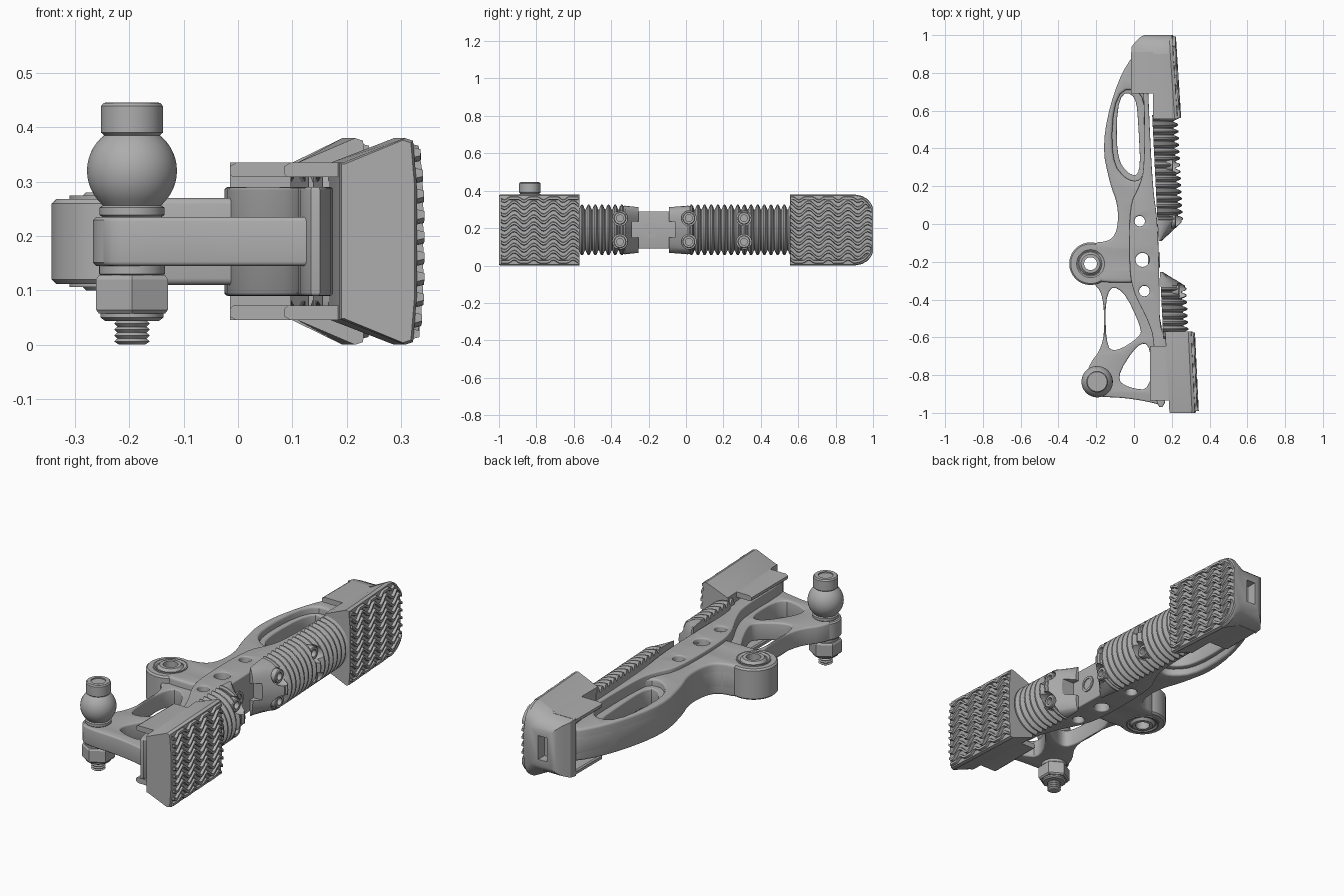
import bpy, bmesh, math

cube = bpy.data.objects.get("Cube")
if cube:
    bpy.data.objects.remove(cube, do_unlink=True)

grey = bpy.data.materials.new("machined grey")
grey.use_nodes = True
colour = (0.42, 0.42, 0.42, 1)
grey.diffuse_color = colour
for node in grey.node_tree.nodes:
    if node.type == 'BSDF_PRINCIPLED':
        node.inputs["Base Color"].default_value = colour

MID = 0.19          # height of the symmetry plane
parts = []


def add(name, mesh):
    mesh.materials.clear()
    mesh.materials.append(grey)
    ob = bpy.data.objects.new(name, mesh)
    bpy.context.collection.objects.link(ob)
    parts.append(ob)
    return ob


def drop(ob):
    if ob in parts:
        parts.remove(ob)
    bpy.data.objects.remove(ob, do_unlink=True)


def evaluated_mesh(ob):
    bpy.context.view_layer.update()
    dg = bpy.context.evaluated_depsgraph_get()
    return bpy.data.meshes.new_from_object(ob.evaluated_get(dg))


def loft(name, sections, ring=False):
    """Skin a row of equal-length point loops."""
    bm = bmesh.new()
    rows = [[bm.verts.new(p) for p in s] for s in sections]
    n = len(rows[0])
    pairs = list(zip(rows, rows[1:])) + ([(rows[-1], rows[0])] if ring else [])
    for a, b in pairs:
        for i in range(n):
            j = (i + 1) % n
            bm.faces.new((a[i], a[j], b[j], b[i]))
    if not ring:
        bm.faces.new(rows[0])
        bm.faces.new(rows[-1])
    bmesh.ops.recalc_face_normals(bm, faces=bm.faces)
    mesh = bpy.data.meshes.new(name)
    bm.to_mesh(mesh)
    bm.free()
    return add(name, mesh)


def lathe(name, at, profile, axis='z', seg=40, ring=False):
    """Turn (radius, height) points about an upright or sideways axis."""
    x, y, z = at
    turns = [math.tau * (i + 0.5) / seg for i in range(seg)]
    loops = []
    for r, h in profile:
        if axis == 'z':
            loops.append([(x + r * math.cos(t), y + r * math.sin(t), z + h) for t in turns])
        else:
            loops.append([(x + h, y + r * math.cos(t), z + r * math.sin(t)) for t in turns])
    return loft(name, loops, ring)


def box(name, x0, x1, y0, y1, z0, z1):
    return loft(name, [[(x0, y, z0), (x1, y, z0), (x1, y, z1), (x0, y, z1)] for y in (y0, y1)])


def cut(ob, cutter):
    cutter.hide_render = True
    mod = ob.modifiers.new("cut", 'BOOLEAN')
    mod.operation, mod.solver, mod.object = 'DIFFERENCE', 'EXACT', cutter
    mesh = evaluated_mesh(ob)
    ob.modifiers.clear()
    ob.data = mesh
    drop(cutter)


def rounded(pts, times=2):
    for _ in range(times):
        out = []
        for (ax, ay), (bx, by) in zip(pts, pts[1:] + pts[:1]):
            out += [(ax * .75 + bx * .25, ay * .75 + by * .25), (ax * .25 + bx * .75, ay * .25 + by * .75)]
        pts = out
    return pts


def circle(x, y, r):
    return [(x + r * math.cos(math.tau * i / 28), y + r * math.sin(math.tau * i / 28)) for i in range(28)]


def plate(name, loops, half, bevel):
    """Flat plate with through holes and rounded edges, centred on MID."""
    cu = bpy.data.curves.new(name, 'CURVE')
    cu.dimensions, cu.fill_mode = '2D', 'BOTH'
    cu.extrude, cu.bevel_depth, cu.offset, cu.bevel_resolution = half - bevel, bevel, -bevel, 2
    for loop in loops:
        sp = cu.splines.new('POLY')
        sp.points.add(len(loop) - 1)
        for p, (x, y) in zip(sp.points, loop):
            p.co = (x, y, 0, 1)
        sp.use_cyclic_u = True
    tmp = bpy.data.objects.new("outline", cu)
    bpy.context.collection.objects.link(tmp)
    mesh = evaluated_mesh(tmp)
    drop(tmp)
    bm = bmesh.new()
    bm.from_mesh(mesh)
    bmesh.ops.remove_doubles(bm, verts=bm.verts, dist=0.00005)
    bmesh.ops.translate(bm, verts=bm.verts, vec=(0, 0, MID))
    bm.to_mesh(mesh)
    bm.free()
    return add(name, mesh)


# Frame: thin web, thick rear arm and the tall rail
bores = [circle(.03, .015, .028), circle(.045, -.19, .037), circle(.055, -.355, .028)]
rear_edge = [(-.01, .9), (-.11, .7), (-.17, .42), (-.13, .22), (-.085, .1), (-.085, -.02),
             (-.12, -.09), (-.23, -.1), (-.17, -.2)]
web = rear_edge + [(-.22, -.31), (-.17, -.36), (-.155, -.5), (-.165, -.65), (-.25, -.76), (-.26, -.89),
                   (-.19, -.915), (-.05, -.92), (.1, -.945), (.17, -.97), (.17, -.6), (.13, -.5),
                   (.12, -.1), (.09, .2), (.07, .7), (.06, .9)]
slot = [(-.085, .69), (.01, .69), (.025, .5), (.035, .26), (-.03, .26), (-.095, .36)]
front_window = [(-.15, -.34), (-.06, -.34), (.04, -.55), (.03, -.6), (-.1, -.68), (-.15, -.64)]
corner_window = [(.02, -.63), (.09, -.64), (.09, -.88), (-.02, -.87), (-.1, -.82)]
plate("frame_web", [rounded(web)] + [rounded(h) for h in (slot, front_window, corner_window)] + bores,
      .045, .008)
thick = rear_edge + [(-.2, -.3), (-.14, -.31), (0, -.31), (.09, -.3), (.1, .2), (.07, .7), (.06, .89)]
pocket = [(-.1, .71), (.05, .71), (.055, .5), (.06, .24), (-.03, .22), (-.125, .34)]
plate("rear_arm", [rounded(thick), rounded(pocket)] + bores[:2], .08, .012)
rail = [(.07, .9), (.075, .69), (.098, .2), (.125, .02), (.135, -.3), (.135, -.55), (.175, -.6),
        (.175, -.97), (.11, -.97), (.11, -.62), (.07, -.5), (0, -.37), (-.025, -.25), (-.025, .1),
        (.03, .2), (.055, .3), (.055, .68), (.02, .9)]
plate("rail", [rounded(rail)] + bores, .1, .006)
lathe("rail_side_bore", (.128, -.19, MID), [(.04, 0), (.04, .009), (.028, .009), (.028, 0)], 'x', ring=True)

# Pivot boss with its bearing
pivot = (-.23, -.21, MID)
lathe("pivot_boss", pivot, [(.06, -.078), (.105, -.078), (.113, -.07), (.113, .07), (.105, .078), (.06, .078)], ring=True)
for s in (-1, 1):
    lathe("bearing_seat", pivot, [(.062, s * .06), (.08, s * .06), (.08, s * .084), (.074, s * .084), (.062, s * .075)], ring=True)
lathe("bearing", pivot, [(.034, -.09), (.05, -.09), (.064, -.075), (.064, .075), (.05, .09), (.034, .09)], ring=True)

# Ball stud, nut and thread at the front corner
stud = (-.195, -.835, 0)
lathe("stud_eye", stud, [(.066, .145), (.072, .151), (.072, .229), (.066, .235)])
ball = [(.083 * math.sin(math.pi * i / 24), .32 - .083 * math.cos(math.pi * i / 24)) for i in range(6, 20)]
lathe("ball", stud, [(.055, .235), (.06, .239), (.06, .252), (.054, .256)] + ball)
lathe("bolt_head", stud, [(.05, .384), (.057, .39), (.057, .439), (.052, .445), (.034, .445), (.034, .44)])
lathe("head_rim", stud, [(.034, .43), (.05, .43), (.05, .4455), (.034, .4455)], ring=True)
lathe("lower_washer", stud, [(.052, .125), (.061, .13), (.061, .147)])
lathe("hex_nut", stud, [(.07, .057), (.076, .064), (.076, .12), (.07, .128)], seg=6)
lathe("nut_flange", stud, [(.05, .044), (.058, .05), (.058, .06)])
thread = [(.024, 0)]
for i in range(4):
    thread += [(.033, .006 + i * .011), (.027, .011 + i * .011)]
lathe("thread", stud, thread + [(.03, .06)])


# Ribbed grips: half-round bars leaning slightly outward to the front
def grip_x(y):
    return .125 - .05 * y


def half_round(y, r, depth=None):
    d = depth or r
    arc = [math.pi * (i / 24 - .5) for i in range(25)]
    return [(grip_x(y) + d * math.cos(t), y, MID + r * math.sin(t)) for t in arc]


def grip(name, y0, y1, tip, notch, bolts):
    step = .0355
    count = round((y1 - y0) / step)
    loops = []
    for i in range(count):
        for f, r in ((.08, .11), (.3, .129), (.42, .135), (.62, .135), (.74, .129), (.96, .11)):
            loops.append(half_round(y0 + (i + f) * step, r))
    bar = loft(name + "_ribs", loops)
    near = y0 if tip < y0 else y1
    inward = .03 if tip < y0 else -.03
    end = loft(name + "_end", [half_round(near + inward, .126), half_round(near, .13, .128),
                               half_round(tip, .122, .018)])
    cut(end, box("notch_cutter", 0, .4, notch[0], notch[1], .15, .235))
    for y in bolts:
        for z in (MID - .063, MID + .063):
            at = (grip_x(y), y, z)
            for ob in (bar, end):
                if ob is bar or abs(y - near) < .08:
                    cut(ob, lathe("bolt_cutter", at, [(.04, .062), (.04, .2)], 'x', 24))
            lathe("grip_bolt", at, [(.018, .07), (.018, .098), (.03, .098), (.034, .094), (.034, .05), (.018, .05)],
                  'x', 24, ring=True)


grip("rear_grip", .01, .578, -.09, (-.12, -.06), (.015, .31))
grip("front_grip", -.61, -.326, -.255, (-.29, -.22), (-.353,))


# Grip pads: tapered blocks with wavy treads and side flanges
def pad_loop(y, xl, xr, k, flat):
    half = [(xl, .145), (xl + flat, .145), (xr - .035, .19), (xr - .02, .185), (xr - .013, .1)]
    both = half + [(x, -z) for x, z in reversed(half)]
    return [(x, y, MID + k * z) for x, z in both]


def pad(name, stations, flat):
    return loft(name, [pad_loop(*s, flat) for s in stations])


def tread(name, y0, y1, x0, x1, limit):
    n = 40
    for row in range(10):
        loops = []
        for i in range(n + 1):
            y = y0 + (y1 - y0) * i / n
            face = x0 + (x1 - x0) * i / n
            dz = -.171 + row * .038 + .017 * math.sin(math.tau * y / .105)
            dz = max(-limit(y), min(limit(y), dz))
            top = face - .014 * (abs(dz) / MID) ** 4
            loops.append([(top - .025, y, MID + dz - .012), (top, y, MID + dz - .006),
                          (top, y, MID + dz + .006), (top - .025, y, MID + dz + .012)])
        loft(name, loops)


def corner(y):
    return .17 if y < .9 else .06 + .11 * math.sqrt(max(0, 1 - ((y - .9) / .1) ** 2))


pad("rear_pad", [(.555, .1, .25, 1), (.905, .1, .227, 1)], .01)
end_cap = pad("rear_pad_end", [(.9, -.015, .227, 1), (.94, -.012, .225, .96), (.97, .012, .223, .87),
                               (.988, .032, .222, .76), (1, .055, .22, .62)], .115)
cut(end_cap, box("slot_cutter", .075, .125, .95, 1.1, .13, .25))
tread("rear_tread", .56, .993, .25, .222, corner)
pad("front_pad", [(-.57, .165, .322, 1), (-.99, .187, .342, 1), (-1, .19, .338, .98)], .006)
tread("front_tread", -.99, -.575, .343, .323, lambda y: .17)
for s in (-1, 1):
    for name, x0, x1, y0, y1 in (("rear_flange", -.015, .12, .69, .91), ("front_flange", .085, .2, -.935, -.645)):
        flange = []
        for y in (y0, y1):
            prof = [(x0, .124), (x0 + .006, .118), (x1, .118), (x1, .145), (x0 + .012, .145), (x0, .138)]
            flange.append([(x, y, MID + s * z) for x, z in prof])
        loft(name, flange)

# Smooth shading with crisp edges
for ob in bpy.context.selected_objects:
    ob.select_set(False)
for ob in parts:
    ob.select_set(True)
bpy.context.view_layer.objects.active = parts[0]
bpy.ops.object.shade_smooth_by_angle(angle=math.radians(32))
